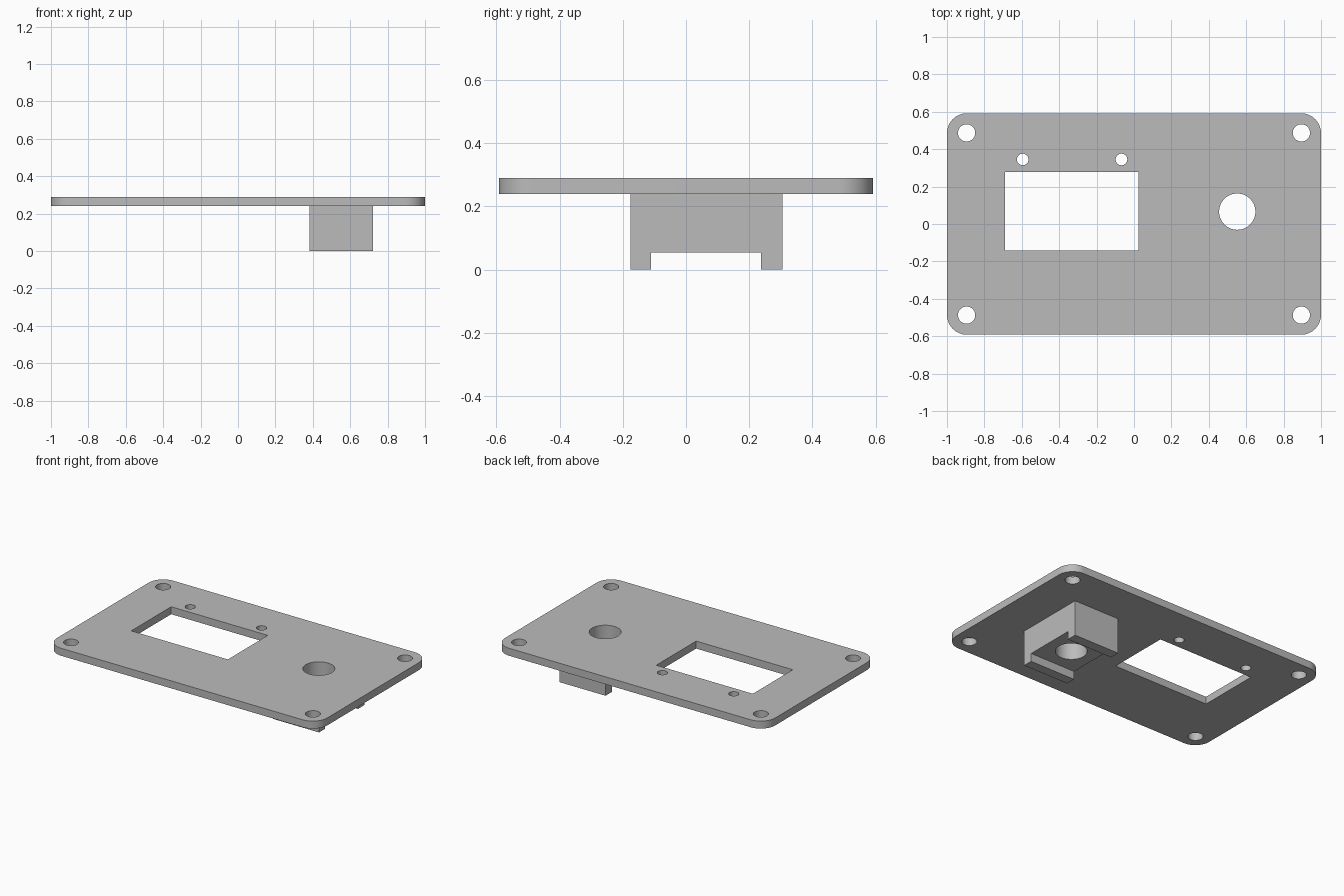
import bpy
import bmesh
from math import radians, cos, sin, pi

if "Cube" in bpy.data.objects:
    bpy.data.objects.remove(bpy.data.objects["Cube"], do_unlink=True)

grey = bpy.data.materials.new("grey plastic")
grey.use_nodes = True
colour = (0.5, 0.5, 0.5, 1)
grey.diffuse_color = colour
grey.node_tree.nodes["Principled BSDF"].inputs["Base Color"].default_value = colour

PLATE_BOTTOM, PLATE_TOP = 0.24, 0.29
HALF_X, HALF_Y, CORNER = 1.0, 0.592, 0.107
KNOB_X, KNOB_Y = 0.552, 0.066


def prism(name, outline, z0, z1):
    """Extrude a flat outline from z0 up to z1."""
    bm = bmesh.new()
    base = bm.faces.new([bm.verts.new((x, y, z0)) for x, y in outline])
    top = bmesh.ops.extrude_face_region(bm, geom=[base])["geom"]
    bmesh.ops.translate(bm, vec=(0, 0, z1 - z0),
                        verts=[v for v in top if isinstance(v, bmesh.types.BMVert)])
    bmesh.ops.recalc_face_normals(bm, faces=bm.faces)
    mesh = bpy.data.meshes.new(name)
    bm.to_mesh(mesh)
    bm.free()
    mesh.materials.append(grey)
    obj = bpy.data.objects.new(name, mesh)
    bpy.context.collection.objects.link(obj)
    return obj


def arc(cx, cy, r, start, end, n):
    angles = [start + (end - start) * i / n for i in range(n + 1)]
    return [(cx + r * cos(a), cy + r * sin(a)) for a in angles]


def circle(cx, cy, r):
    return arc(cx, cy, r, 0, 2 * pi, 64)[:-1]


def rectangle(x0, x1, y0, y1):
    return [(x0, y0), (x1, y0), (x1, y1), (x0, y1)]


def combine(target, tool, operation):
    """Apply a boolean and discard its helper object."""
    tool.hide_render = True
    mod = target.modifiers.new(operation.lower(), "BOOLEAN")
    mod.operation, mod.object, mod.solver = operation, tool, "EXACT"
    bpy.context.view_layer.objects.active = target
    bpy.ops.object.modifier_apply(modifier=mod.name)
    bpy.data.objects.remove(tool, do_unlink=True)


# Rounded panel plate
outline = []
for i, (sx, sy) in enumerate([(1, 1), (-1, 1), (-1, -1), (1, -1)]):
    outline += arc(sx * (HALF_X - CORNER), sy * (HALF_Y - CORNER), CORNER,
                   i * pi / 2, (i + 1) * pi / 2, 16)
panel = prism("mounting_panel", outline, PLATE_BOTTOM, PLATE_TOP)

# Bracket block under the panel, with a slot leaving two feet
block = prism("bracket_block", rectangle(KNOB_X - 0.17, KNOB_X + 0.17, -0.175, 0.305),
              0, (PLATE_BOTTOM + PLATE_TOP) / 2)
slot = prism("slot_cutter", rectangle(KNOB_X - 0.3, KNOB_X + 0.3, -0.11, 0.238), -0.1, 0.055)
combine(block, slot, "DIFFERENCE")
combine(panel, block, "UNION")

# Display window, screw holes, small pin holes and shaft hole
cuts = [rectangle(-0.69, 0.025, -0.143, 0.279),
        circle(KNOB_X, KNOB_Y, 0.097),
        circle(-0.595, 0.345, 0.031), circle(-0.067, 0.345, 0.031)]
cuts += [circle(sx * 0.895, sy * 0.487, 0.046) for sx in (-1, 1) for sy in (-1, 1)]
for shape in cuts:
    combine(panel, prism("hole_cutter", shape, -0.1, 0.4), "DIFFERENCE")

# Smooth round walls, crisp edges
bpy.ops.object.select_all(action="DESELECT")
panel.select_set(True)
bpy.context.view_layer.objects.active = panel
bpy.ops.object.shade_smooth_by_angle(angle=radians(30))
